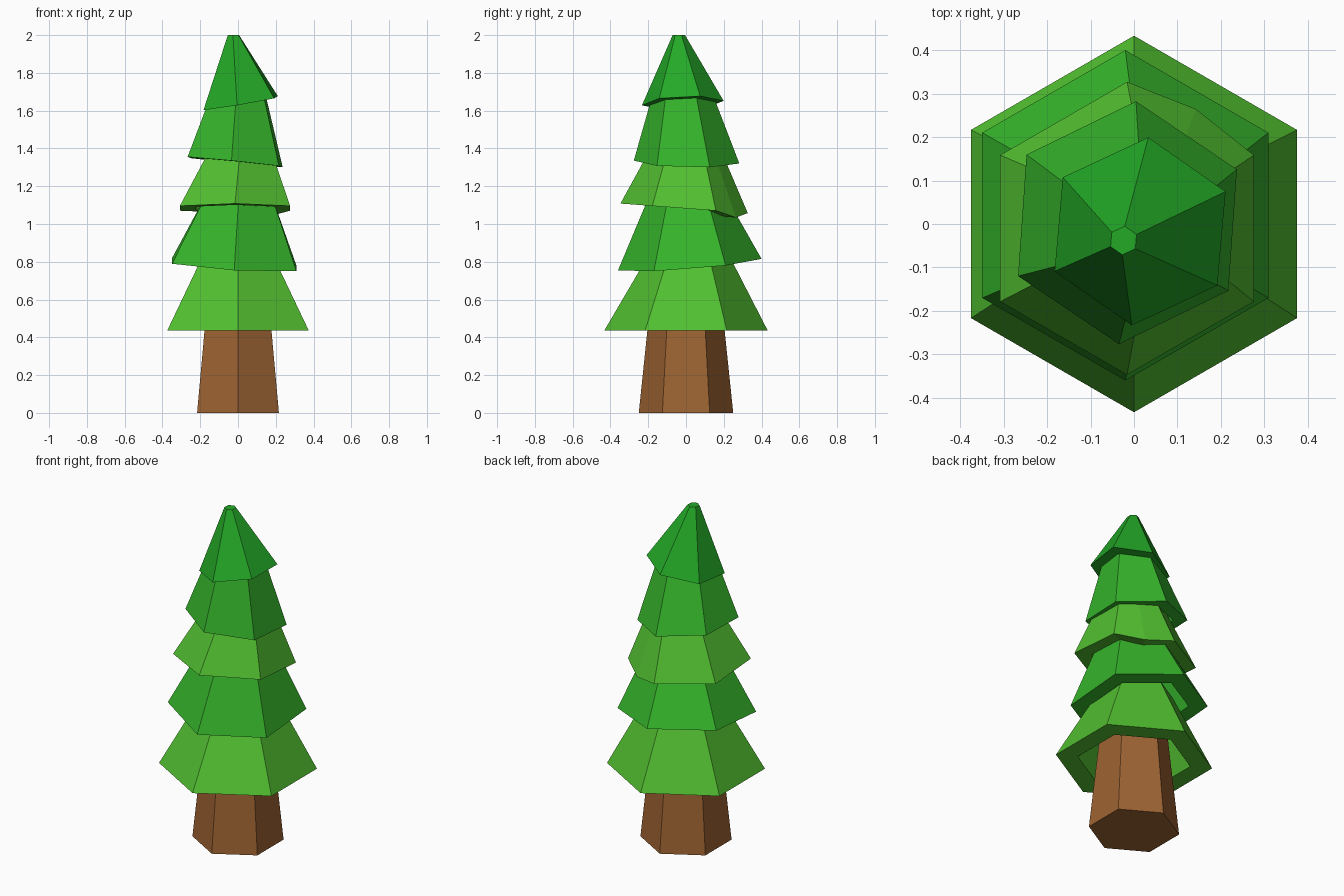
import bpy, bmesh
from math import sin, cos, radians

if "Cube" in bpy.data.objects:
    bpy.data.objects.remove(bpy.data.objects["Cube"])

CORNERS = [(30 + 60 * k, 1.0, 0.0) for k in range(6)]   # angle, radius factor, drop


def material(name, rgb):
    m = bpy.data.materials.new(name)
    m.diffuse_color = (*rgb, 1)
    m.use_nodes = True
    m.node_tree.nodes["Principled BSDF"].inputs["Base Color"].default_value = m.diffuse_color
    return m


def ring(bm, centre, r, tilt=(0, 0), turn=0, corners=CORNERS):
    """Hexagonal ring lying on a tilted plane."""
    verts = []
    for angle, factor, drop in corners:
        a = radians(angle + turn)
        dx, dy = r * factor * cos(a), r * factor * sin(a)
        z = centre[2] + tilt[0] * dx + tilt[1] * dy - drop
        verts.append(bm.verts.new((centre[0] + dx, centre[1] + dy, z)))
    return verts


def skin(name, make_rings, mat):
    """Join consecutive rings with quads and cap both ends."""
    bm = bmesh.new()
    rings = make_rings(bm)
    n = len(rings[0])
    for a, b in zip(rings, rings[1:]):
        for i in range(n):
            j = (i + 1) % n
            bm.faces.new((a[i], a[j], b[j], b[i]))
    bm.faces.new(rings[0])
    bm.faces.new(rings[-1])
    bmesh.ops.recalc_face_normals(bm, faces=bm.faces[:])
    mesh = bpy.data.meshes.new(name)
    bm.to_mesh(mesh)
    bm.free()
    mesh.materials.append(mat)
    bpy.context.collection.objects.link(bpy.data.objects.new(name, mesh))


def tier(name, mat, base, r, tilt, turn, top, top_r, corners=CORNERS):
    """Tapered skirt of foliage with a flat rim and a hollow underside."""
    lid = [b + (t - b) * 0.65 for b, t in zip(base, top)]

    def rings(bm):
        return [ring(bm, top, top_r, (0, 0), turn, [(a, 1 if f == 1 else 0.9, 0) for a, f, _ in corners]),
                ring(bm, base, r, tilt, turn, corners),
                ring(bm, base, r * 0.72, tilt, turn, corners),
                ring(bm, lid, top_r * 0.8, tilt, turn, corners)]
    skin(name, rings, mat)


bark = material("bark", (0.34, 0.126, 0.033))
light = material("light_green", (0.085, 0.53, 0.03))
mid = material("mid_green", (0.036, 0.46, 0.024))
deep = material("deep_green", (0.017, 0.40, 0.02))

# Trunk
skin("trunk", lambda bm: [ring(bm, (0, 0, 0), 0.25), ring(bm, (0, 0, 0.72), 0.175)], bark)

# Foliage tiers, bottom to top
tier("foliage_1", light, (0, 0, 0.435), 0.433, (0, 0), 0, (0, 0.015, 0.85), 0.205)
tier("foliage_2", mid, (-0.02, 0.02, 0.785), 0.38, (-0.06, 0.08), 0, (0.005, 0.007, 1.16), 0.197)
# The third tier has one extra drooping point on its back right edge
droop = CORNERS[:1] + [(60, 0.94, 0.028)] + CORNERS[1:]
tier("foliage_3", light, (-0.016, -0.01, 1.083), 0.337, (0, -0.075), 0,
     (0.013, -0.003, 1.40), 0.184, droop)
tier("foliage_4", mid, (-0.015, 0.003, 1.328), 0.28, (-0.1, -0.02), -4, (0.003, -0.018, 1.70), 0.155)
tier("foliage_5", deep, (0.014, -0.017, 1.64), 0.217, (0.17, 0.04), -5, (-0.024, -0.038, 2.0), 0.033)
